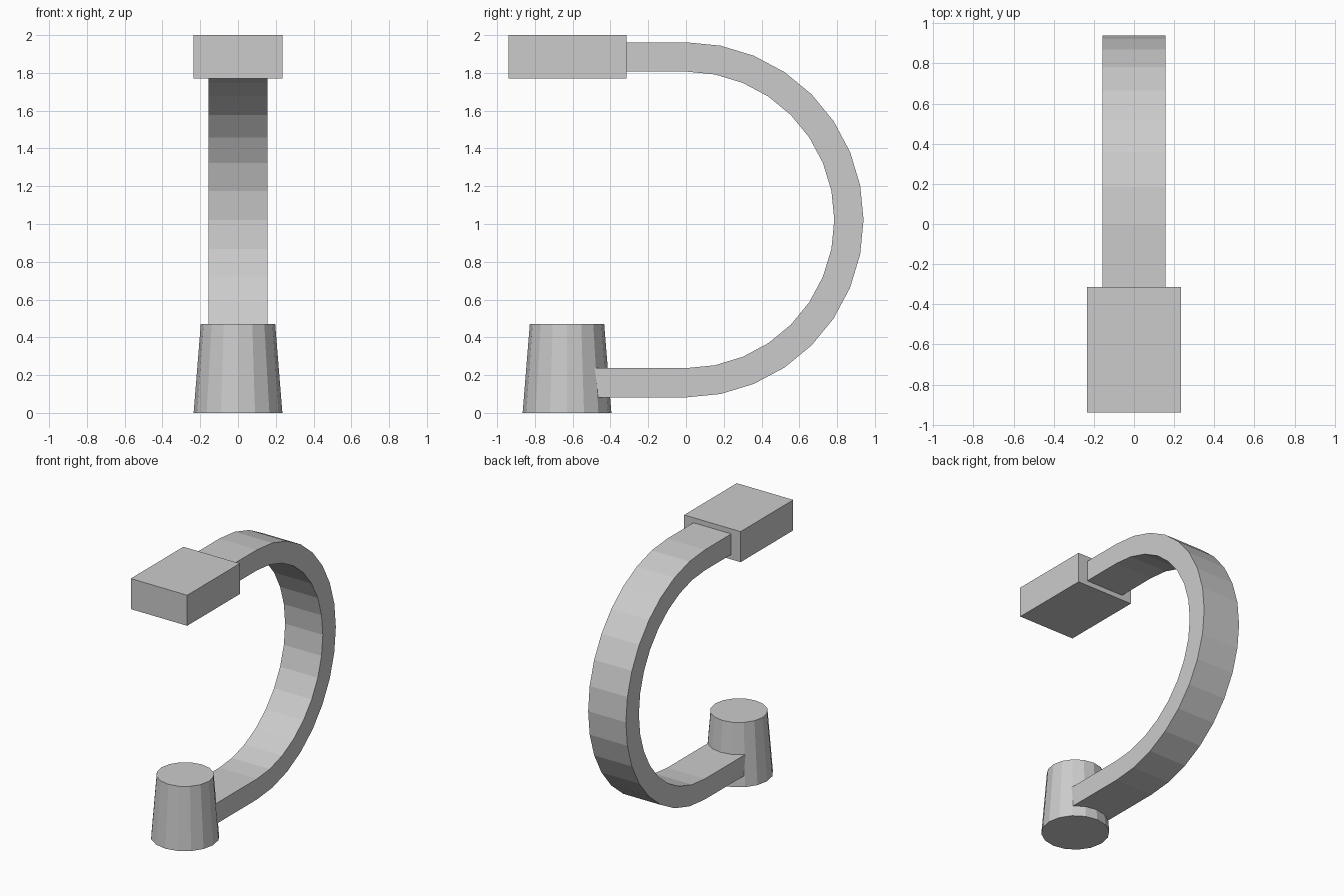
import bpy, bmesh
from math import sin, cos, pi

if "Cube" in bpy.data.objects:
    bpy.data.objects.remove(bpy.data.objects["Cube"])

# Curved arm: half ring with straight ends, extruded across x
R_OUT, R_IN, CZ, HALF_W = 0.94, 0.785, 1.022, 0.157
SEGS = 16
TOP_END, BOTTOM_END = -0.36, -0.63


def arc(r):
    return [(r * sin(pi * i / SEGS), CZ + r * cos(pi * i / SEGS)) for i in range(SEGS + 1)]


def rail(r):
    return [(TOP_END, CZ + r)] + arc(r) + [(BOTTOM_END, CZ - r)]


bm = bmesh.new()
outer, inner = rail(R_OUT), rail(R_IN)
rings = []
for (yo, zo), (yi, zi) in zip(outer, inner):
    rings.append([bm.verts.new(p) for p in (
        (-HALF_W, yo, zo), (HALF_W, yo, zo), (HALF_W, yi, zi), (-HALF_W, yi, zi))])
for a, b in zip(rings, rings[1:]):
    for k in range(4):
        n = (k + 1) % 4
        bm.faces.new((a[k], a[n], b[n], b[k]))
bm.faces.new(rings[0])
bm.faces.new(rings[-1])
bmesh.ops.recalc_face_normals(bm, faces=bm.faces)
mesh = bpy.data.meshes.new("curved_arm")
bm.to_mesh(mesh)
bm.free()
bpy.context.collection.objects.link(bpy.data.objects.new("curved_arm", mesh))

# Rectangular head at the upper end
bpy.ops.mesh.primitive_cube_add(size=1, location=(0, -0.627, 1.885))
head = bpy.context.object
head.name = "head_block"
head.scale = (0.47, 0.626, 0.23)

# Tapered foot at the lower end
bpy.ops.mesh.primitive_cone_add(vertices=16, radius1=0.235, radius2=0.197,
                                depth=0.47, location=(0, -0.63, 0.235))
bpy.context.object.name = "tapered_foot"
